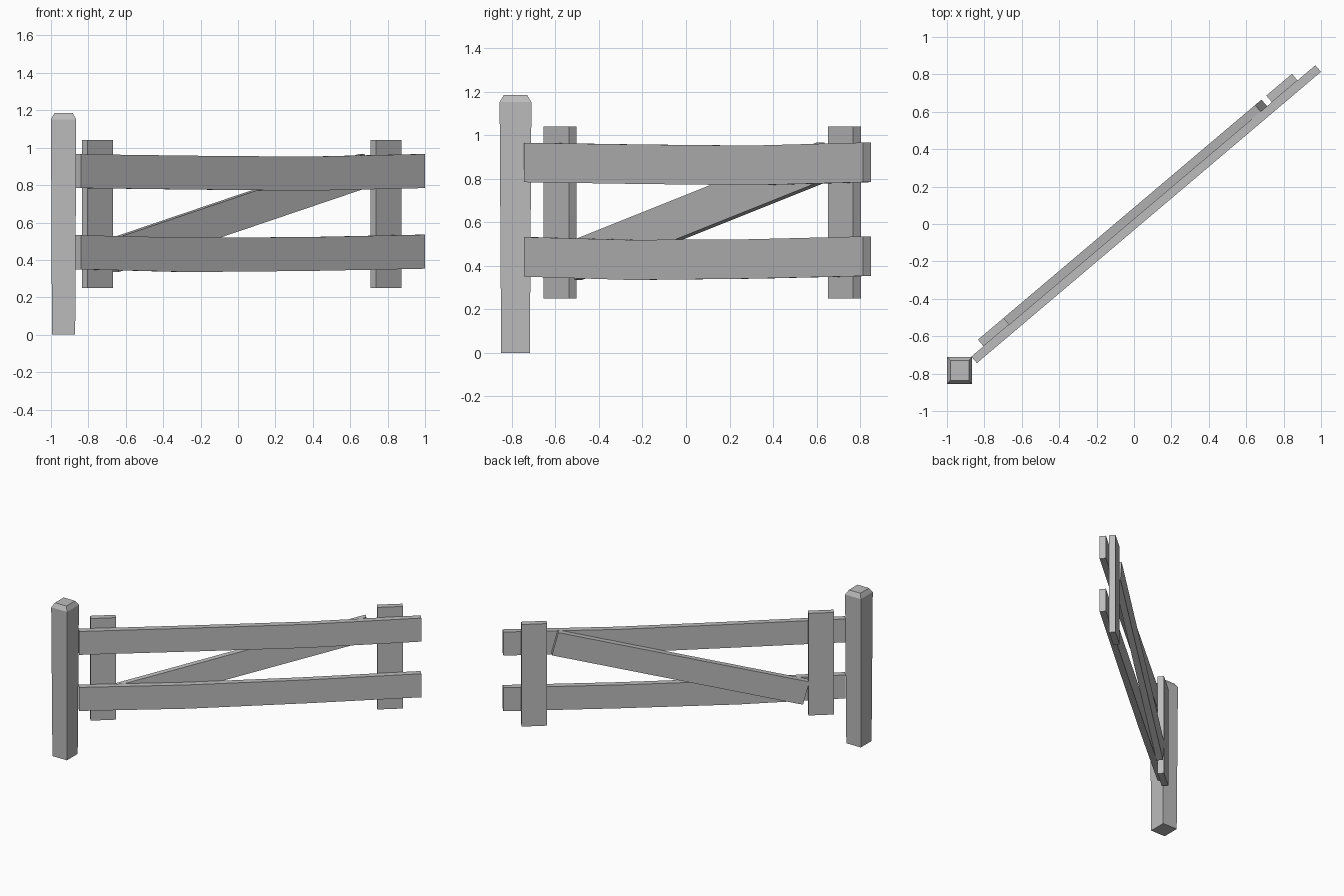
import bpy, bmesh, math
from mathutils import Matrix, Vector

cube = bpy.data.objects.get("Cube")
if cube:
    bpy.data.objects.remove(cube, do_unlink=True)

wood = bpy.data.materials.new("weathered_grey")
wood.use_nodes = True
wood.diffuse_color = (0.5, 0.5, 0.5, 1)
wood.node_tree.nodes["Principled BSDF"].inputs["Base Color"].default_value = (0.5, 0.5, 0.5, 1)

# The open gate is laid out along its own length, then swung on the post
SWING = Matrix.Translation((0.065, 0.0525, 0)) @ Matrix.Rotation(math.radians(40.25), 4, "Z")
THICK = 0.046
WIDTH = 0.18


def finish(name, bm):
    bmesh.ops.recalc_face_normals(bm, faces=bm.faces)
    mesh = bpy.data.meshes.new(name)
    bm.to_mesh(mesh)
    bm.free()
    mesh.materials.append(wood)
    obj = bpy.data.objects.new(name, mesh)
    bpy.context.collection.objects.link(obj)
    return obj


def plank(name, stations, depth):
    """Flat board: stations are (along, bottom, top), depth is its centre line."""
    bm = bmesh.new()
    rings = []
    for u, low, high in stations:
        rings.append([bm.verts.new((u, depth + s * THICK / 2, z))
                      for s, z in ((-1, low), (1, low), (1, high), (-1, high))])
    for a, b in zip(rings, rings[1:]):
        for i in range(4):
            j = (i + 1) % 4
            bm.faces.new((a[i], a[j], b[j], b[i]))
    bm.faces.new(rings[0])
    bm.faces.new(rings[-1])
    obj = finish(name, bm)
    obj.matrix_world = SWING
    return obj


# Two slightly sagging rails
half = 1.205
plank("upper_rail", [(-half, 0.784, 0.965), (-0.4, 0.776, 0.957),
                     (0.4, 0.77, 0.952), (half, 0.784, 0.966)], 0)
plank("lower_rail", [(-half, 0.35, 0.532), (-0.45, 0.335, 0.519),
                     (0.4, 0.341, 0.522), (half, 0.353, 0.535)], 0)

# Uprights behind the rails
for name, u in (("hinge_upright", -1.03), ("latch_upright", 0.99)):
    plank(name, [(u - WIDTH / 2, 0.25, 1.04), (u + WIDTH / 2, 0.25, 1.04)], THICK)

# Diagonal brace between the uprights
brace = plank("diagonal_brace", [(-0.913, -WIDTH / 2, WIDTH / 2),
                                 (0.913, -WIDTH / 2, WIDTH / 2)], THICK)
brace.matrix_world = (SWING @ Matrix.Translation((-0.04, 0, 0.651))
                      @ Matrix.Rotation(math.radians(-14.5), 4, "Y"))

# Tapered post with a chamfered top
bm = bmesh.new()
rings = []
for z, wx, wy in ((0, 0.124, 0.132), (1.152, 0.135, 0.146), (1.185, 0.098, 0.106)):
    rings.append([bm.verts.new((-0.9325 + sx * wx / 2, -0.783 + sy * wy / 2, z))
                  for sx, sy in ((-1, -1), (1, -1), (1, 1), (-1, 1))])
for a, b in zip(rings, rings[1:]):
    for i in range(4):
        j = (i + 1) % 4
        bm.faces.new((a[i], a[j], b[j], b[i]))
bm.faces.new(rings[0])
bm.faces.new(rings[-1])
finish("gate_post", bm)
